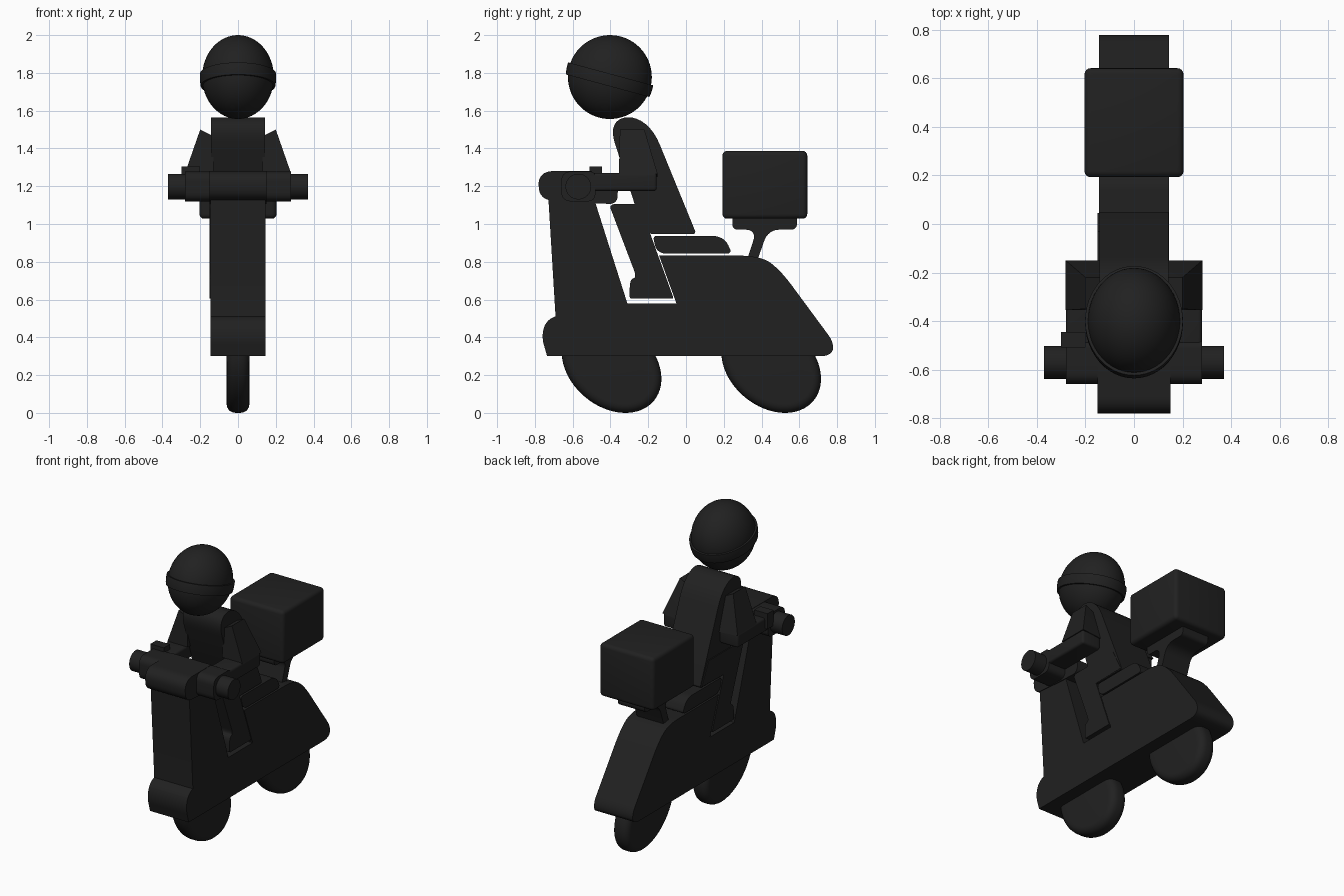
import bpy, bmesh, math
from mathutils import Vector, Matrix

if "Cube" in bpy.data.objects:
    bpy.data.objects.remove(bpy.data.objects["Cube"])

black = bpy.data.materials.new("black")
black.diffuse_color = (0.015, 0.015, 0.015, 1)
black.use_nodes = True
black.node_tree.nodes["Principled BSDF"].inputs["Base Color"].default_value = black.diffuse_color


def finish(name, bm, angle=35):
    bmesh.ops.recalc_face_normals(bm, faces=bm.faces)
    me = bpy.data.meshes.new(name)
    bm.to_mesh(me)
    bm.free()
    ob = bpy.data.objects.new(name, me)
    bpy.context.collection.objects.link(ob)
    me.materials.append(black)
    bpy.ops.object.select_all(action='DESELECT')
    bpy.context.view_layer.objects.active = ob
    ob.select_set(True)
    bpy.ops.object.shade_smooth_by_angle(angle=math.radians(angle))
    return ob


def rounded(corners, n=8):
    """Outline from (y, z, radius) corners, each corner replaced by a smooth curve."""
    out = []
    for i, c in enumerate(corners):
        p = Vector(c[:2])
        r = c[2] if len(c) > 2 else 0
        if r == 0:
            out.append(p)
            continue
        a = Vector(corners[i - 1][:2]) - p
        b = Vector(corners[(i + 1) % len(corners)][:2]) - p
        a = p + a.normalized() * min(r, a.length * 0.5)
        b = p + b.normalized() * min(r, b.length * 0.5)
        for k in range(n + 1):
            t = k / n
            w = 2 * t * (1 - t) * 0.85
            s, e = (1 - t) ** 2, t ** 2
            out.append((a * s + p * w + b * e) / (s + w + e))
    return out


def prism(name, corners, x0, x1):
    bm = bmesh.new()
    f = bm.faces.new([bm.verts.new((x0, p.x, p.y)) for p in rounded(corners)])
    g = bmesh.ops.extrude_face_region(bm, geom=[f])
    bmesh.ops.translate(bm, vec=(x1 - x0, 0, 0),
                        verts=[v for v in g["geom"] if isinstance(v, bmesh.types.BMVert)])
    return finish(name, bm)


def box(name, lo, hi, bevel=0):
    lo, hi = Vector(lo), Vector(hi)
    bm = bmesh.new()
    bmesh.ops.create_cube(bm, size=1, matrix=Matrix.Translation((lo + hi) / 2)
                          @ Matrix.Diagonal((*(hi - lo), 1)))
    if bevel:
        bmesh.ops.bevel(bm, geom=bm.edges[:], offset=bevel, segments=4,
                        profile=0.5, affect='EDGES')
    return finish(name, bm)


# scooter body: leg shield, floor and tail in one profile
W = 0.145
prism("scooter_body", [(-0.73, 1.16), (-0.69, 0.5), (-0.70, 0.3), (0.77, 0.3, 0.06),
                       (0.785, 0.37, 0.05), (0.475, 0.79, 0.14), (0.36, 0.832, 0.06), (-0.142, 0.832),
                       (-0.05, 0.578), (-0.31, 0.578), (-0.495, 1.16)], -W, W)
prism("front_fender", [(-0.735, 0.3), (-0.77, 0.42, 0.07), (-0.72, 0.515, 0.06),
                       (-0.6, 0.515), (-0.6, 0.3)], -W, W)
prism("handlebar_head", [(-0.785, 1.28, 0.08), (-0.5, 1.28), (-0.46, 1.2), (-0.36, 1.19),
                         (-0.365, 1.105, 0.04), (-0.5, 1.11), (-0.775, 1.13, 0.06)], -0.15, 0.15)
prism("seat", [(-0.175, 0.937, 0.02), (0.2, 0.937, 0.06), (0.245, 0.843, 0.03),
               (-0.155, 0.843, 0.05)], -W, W)

# handlebar grips
bm = bmesh.new()
bmesh.ops.create_cone(bm, cap_ends=True, segments=32, radius1=0.068, radius2=0.068, depth=0.74,
                      matrix=Matrix.Translation((0, -0.57, 1.198)) @ Matrix.Rotation(math.pi / 2, 4, 'Y'))
finish("grips", bm)

# wheels: slanted ovals with a rounded tread
for name, y in (("front_wheel", -0.394), ("rear_wheel", 0.451)):
    bm = bmesh.new()
    bmesh.ops.create_cone(bm, cap_ends=True, segments=64, radius1=1, radius2=1, depth=0.12)
    m = (Matrix.Translation((0, y, 0.25)) @ Matrix.Rotation(math.radians(-39.5), 4, 'X')
         @ Matrix.Diagonal((1, 0.291, 0.2175, 1)) @ Matrix.Rotation(math.pi / 2, 4, 'Y'))
    bmesh.ops.transform(bm, matrix=m, verts=bm.verts)
    rims = [e for f in bm.faces if len(f.verts) > 4 for e in f.edges]
    bmesh.ops.bevel(bm, geom=rims, offset=0.045, segments=5, profile=0.5, affect='EDGES')
    finish(name, bm)

# luggage box on its rack
box("luggage_box", (-0.204, 0.193, 1.028), (0.204, 0.642, 1.387), 0.025)
prism("luggage_rack", [(0.245, 1.04), (0.245, 0.97, 0.03), (0.375, 0.97, 0.06), (0.32, 0.8),
                       (0.375, 0.8), (0.435, 0.97, 0.06), (0.587, 0.97, 0.03), (0.587, 1.04)],
      -0.1, 0.1)

# rider torso and legs
prism("torso", [(-0.42, 1.56, 0.14), (-0.2, 1.57, 0.16), (0.055, 0.947, 0.02), (-0.185, 0.947),
                (-0.27, 1.1)], -0.143, 0.143)
for side, x0, x1 in (("left", -0.15, -0.005), ("right", 0.005, 0.145)):
    prism(side + "_leg", [(-0.408, 1.105, 0.03), (-0.03, 1.105), (0.045, 0.955), (-0.19, 0.95),
                          (-0.065, 0.605, 0.01), (-0.298, 0.605, 0.01), (-0.298, 0.71, 0.07),
                          (-0.26, 0.715, 0.04)], x0, x1)

# arms reaching to the grips
for side, s in (("left", -1), ("right", 1)):
    bm = bmesh.new()
    for x, y, z in ((0.13, -0.35, 1.465), (0.2, -0.35, 1.5), (0.2, -0.22, 1.5), (0.13, -0.22, 1.465),
                    (0.13, -0.355, 1.27), (0.282, -0.355, 1.265), (0.282, -0.15, 1.265),
                    (0.13, -0.15, 1.25)):
        bm.verts.new((s * x, y, z))
    bmesh.ops.convex_hull(bm, input=bm.verts)
    finish(side + "_upper_arm", bm)
    a, b = sorted((s * 0.14, s * 0.28))
    box(side + "_forearm", (a, -0.52, 1.175), (b, -0.155, 1.27), 0.015)
    prism(side + "_hand", [(-0.66, 1.278, 0.05), (-0.48, 1.278, 0.03), (-0.48, 1.12, 0.04),
                           (-0.66, 1.12, 0.05)], a, b)
box("brake_lever_mount", (-0.3, -0.51, 1.2), (-0.2, -0.445, 1.305))

# head and the tilted strap around it
def ellipsoid(grow):
    bm = bmesh.new()
    bmesh.ops.create_uvsphere(bm, u_segments=48, v_segments=32, radius=1)
    bmesh.ops.transform(bm, verts=bm.verts, matrix=Matrix.Translation((0, -0.403, 1.778))
                        @ Matrix.Diagonal((0.19 + grow, 0.222 + grow, 0.222 + grow, 1)))
    return bm

finish("head", ellipsoid(0))
bm = ellipsoid(0.012)
normal = Vector((0, 0.27, 1)).normalized()
for off, n in ((0.025, normal), (-0.04, -normal)):
    cut = bmesh.ops.bisect_plane(bm, geom=bm.verts[:] + bm.edges[:] + bm.faces[:], clear_outer=True,
                                 plane_co=Vector((0, -0.403, 1.77)) + normal * off, plane_no=n)
    bmesh.ops.contextual_create(bm, geom=[e for e in cut["geom_cut"] if isinstance(e, bmesh.types.BMEdge)])
finish("head_strap", bm)
